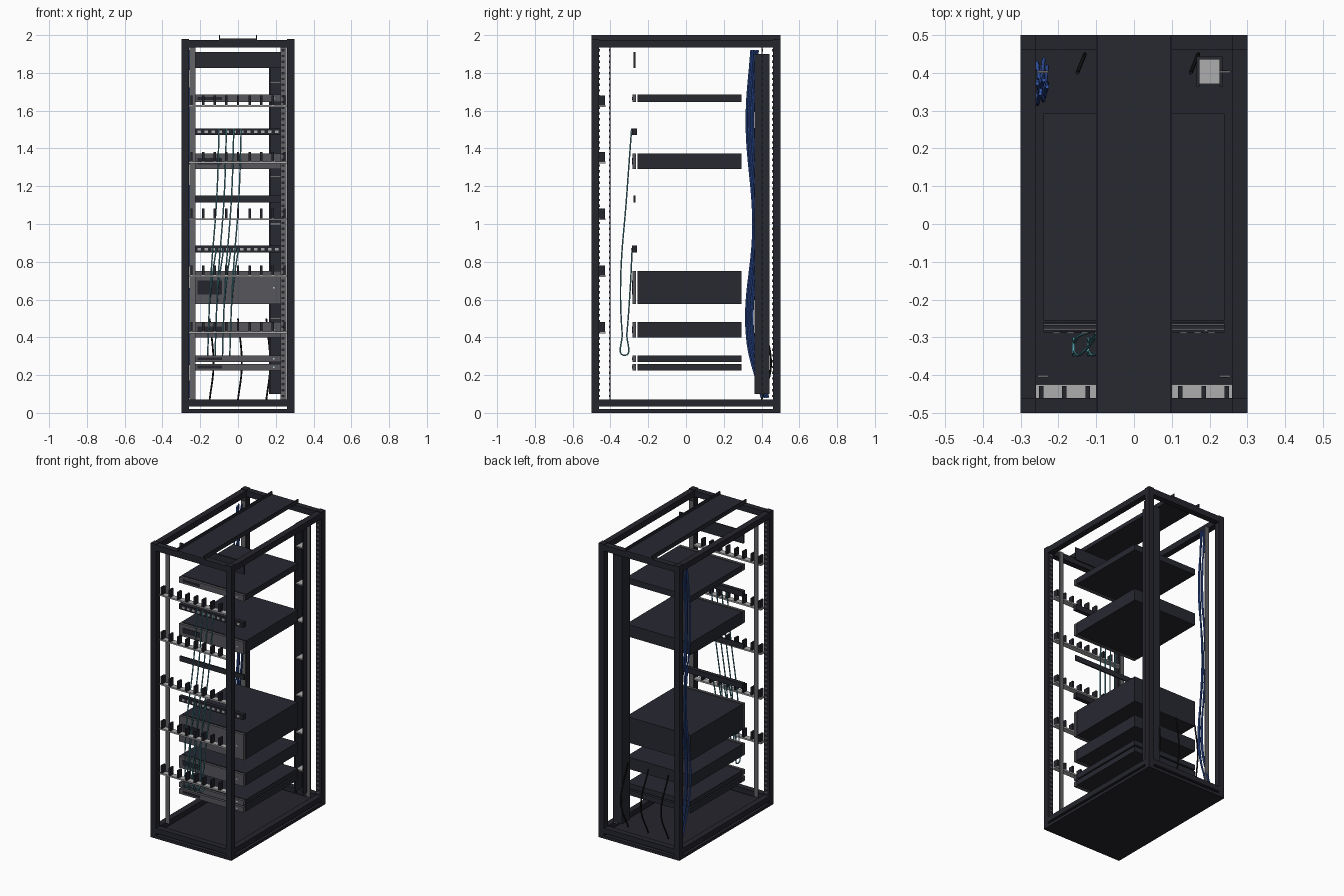
import bpy
from mathutils import Vector

cube = bpy.data.objects.get("Cube")
if cube:
    bpy.data.objects.remove(cube, do_unlink=True)


def material(name, rgb):
    m = bpy.data.materials.new(name)
    m.use_nodes = True
    color = (*rgb, 1)
    m.diffuse_color = color
    bsdf = m.node_tree.nodes["Principled BSDF"]
    bsdf.inputs["Base Color"].default_value = color
    bsdf.inputs["Roughness"].default_value = 0.6
    return m


FRAME = material("frame black", (0.018, 0.0185, 0.026))
CHASSIS = material("chassis charcoal", (0.021, 0.022, 0.031))
PANEL = material("panel gray", (0.095, 0.092, 0.105))
RAIL = material("rail gray", (0.13, 0.13, 0.14))
LIGHT = material("light metal", (0.42, 0.42, 0.43))
BLACK = material("cable black", (0.008, 0.008, 0.009))
BLUE = material("cable blue", (0.035, 0.1, 0.42))
TEAL = material("cable teal", (0.1, 0.36, 0.43))
LED = material("status light", (0.5, 0.7, 0.8))


def boxes(name, mat, spans):
    """One object made of boxes, each given as x, y and z (low, high) pairs."""
    verts, faces = [], []
    for xs, ys, zs in spans:
        n = len(verts)
        verts += [(x, y, z) for x in xs for y in ys for z in zs]
        quads = ((0, 1, 3, 2), (4, 6, 7, 5), (0, 4, 5, 1),
                 (2, 3, 7, 6), (0, 2, 6, 4), (1, 5, 7, 3))
        faces += [[n + i for i in q] for q in quads]
    mesh = bpy.data.meshes.new(name)
    mesh.from_pydata(verts, [], faces)
    mesh.materials.append(mat)
    obj = bpy.data.objects.new(name, mesh)
    bpy.context.collection.objects.link(obj)


def around(c, half):
    return (c - half, c + half)


def cable(name, mat, points, radius):
    curve = bpy.data.curves.new(name, "CURVE")
    curve.dimensions = "3D"
    curve.bevel_depth = radius
    curve.bevel_resolution = 2
    curve.resolution_u = 10
    curve.use_fill_caps = True
    spline = curve.splines.new("BEZIER")
    spline.bezier_points.add(len(points) - 1)
    for bp, p in zip(spline.bezier_points, points):
        bp.co = Vector(p)
        bp.handle_left_type = bp.handle_right_type = "AUTO"
    curve.materials.append(mat)
    obj = bpy.data.objects.new(name, curve)
    bpy.context.collection.objects.link(obj)


SIDES = (-1, 1)
FULL_X, FULL_Y = (-0.3, 0.3), (-0.5, 0.5)

# Outer frame
boxes("corner_posts", FRAME, [(around(sx * 0.28, 0.02), around(sy * 0.48, 0.02), (0, 1.98))
                              for sx in SIDES for sy in SIDES])
rails = []
for z in ((0.035, 0.07), (1.935, 1.975)):
    for s in SIDES:
        rails.append(((-0.26, 0.26), around(s * 0.48, 0.02), z))
        rails.append((around(s * 0.28, 0.02), (-0.46, 0.46), z))
boxes("frame_rails", FRAME, rails)
boxes("floor_plate", FRAME, [(FULL_X, FULL_Y, (0, 0.02))])

# Overhead tray with raised lips
tray = [((-0.1, 0.1), FULL_Y, (1.973, 1.981))]
tray += [(around(s * 0.098, 0.003), FULL_Y, (1.973, 2.0)) for s in SIDES]
boxes("overhead_tray", CHASSIS, tray)

# Equipment rails and their mounting holes
hole_heights = [0.09 + 0.0305 * i for i in range(61)]
boxes("mounting_rails", RAIL, [(around(sx * 0.241, 0.015), around(sy * 0.403, 0.003), (0.07, 1.935))
                               for sx in SIDES for sy in SIDES])
boxes("rail_holes", FRAME, [(around(0.238, 0.007), around(s * 0.406, 0.002), around(z, 0.006))
                            for s in SIDES for z in hole_heights])
boxes("post_holes", PANEL, [(around(sx * 0.278, 0.011), around(sy * 0.459, 0.003), around(z, 0.006))
                            for sx in SIDES for sy in SIDES for z in hole_heights])

# Rack devices: chassis, face panel, vent and status light
for i, (lo, hi) in enumerate(((0.225, 0.26), (0.27, 0.304), (0.4, 0.48),
                              (0.577, 0.75), (1.29, 1.372), (1.645, 1.685))):
    mid, h = (lo + hi) / 2, hi - lo
    boxes(f"device_chassis_{i}", CHASSIS, [((-0.24, 0.24), (-0.256, 0.293), (lo, hi))])
    boxes(f"device_face_{i}", PANEL, [((-0.24, 0.24), (-0.282, -0.264), (lo, hi))])
    boxes(f"device_vent_{i}", FRAME, [((-0.215, -0.085), (-0.285, -0.282), around(mid, h * 0.21))])
    boxes(f"device_light_{i}", LED, [(around(0.19, 0.004), (-0.285, -0.282), around(mid, 0.004))])

# Blank panels
boxes("blank_panels", CHASSIS, [((-0.24, 0.24), (-0.277, -0.268), z)
                                for z in ((1.825, 1.91), (1.115, 1.15))])

# Patch panels with a row of ports
PATCH = (1.488, 0.867)
boxes("patch_panels", FRAME, [((-0.24, 0.24), (-0.287, -0.26), around(z, 0.018)) for z in PATCH])
boxes("patch_ports", LIGHT, [(around(-0.205 + 0.0373 * i, 0.009), (-0.29, -0.287), around(z, 0.007))
                             for z in PATCH for i in range(12)])

# Front cable managers: shelf with upright fingers
SHELVES = [0.425 + 0.3 * i for i in range(5)]
boxes("cable_shelves", LIGHT, [((-0.26, 0.26), (-0.462, -0.425), around(z, 0.005)) for z in SHELVES])
boxes("cable_fingers", FRAME, [(around(0.0615 * i, 0.006), (-0.466, -0.429), (z + 0.005, z + 0.056))
                               for z in SHELVES for i in range(-4, 5)])

# Rear cable duct, open to the front, with light rungs
DUCT_Z = (0.1, 1.9)
boxes("cable_duct", CHASSIS, [((0.165, 0.234), (0.435, 0.443), DUCT_Z),
                              ((0.165, 0.173), (0.362, 0.435), DUCT_Z),
                              ((0.226, 0.234), (0.362, 0.435), DUCT_Z)])
boxes("duct_rungs", LIGHT, [((0.173, 0.226), (0.37, 0.435), around(0.25 * i, 0.004))
                            for i in range(1, 8)])

# Blue cable bundle down the rear
for i in range(5):
    x, dy = -0.252 + 0.009 * (i % 3), 0.009 * i
    wave = ((1.92, 0.345), (1.55, 0.32), (1.0, 0.355), (0.4, 0.322), (0.08, 0.4))
    cable(f"blue_cable_{i}", BLUE,
          [(x + 0.004 * (-1) ** (i + k), y + dy, z) for k, (z, y) in enumerate(wave)], 0.005)

# Teal patch cords hanging between the patch panels
for i in range(4):
    x = 0.039 * i
    cable(f"patch_cord_{i}", TEAL, [(x - 0.1, -0.288, 1.505), (x - 0.112, -0.314, 1.15),
                                    (x - 0.145, -0.346, 0.7), (x - 0.157, -0.338, 0.42),
                                    (x - 0.16, -0.325, 0.305), (x - 0.157, -0.313, 0.42),
                                    (x - 0.145, -0.296, 0.65), (x - 0.115, -0.285, 0.87)], 0.004)

# Black power cables at the rear
for i, x in enumerate((-0.15, 0.0, 0.15)):
    cable(f"power_cable_{i}", BLACK, [(x, 0.4, 0.07), (x + 0.02, 0.45, 0.25), (x, 0.4, 0.5)], 0.005)
